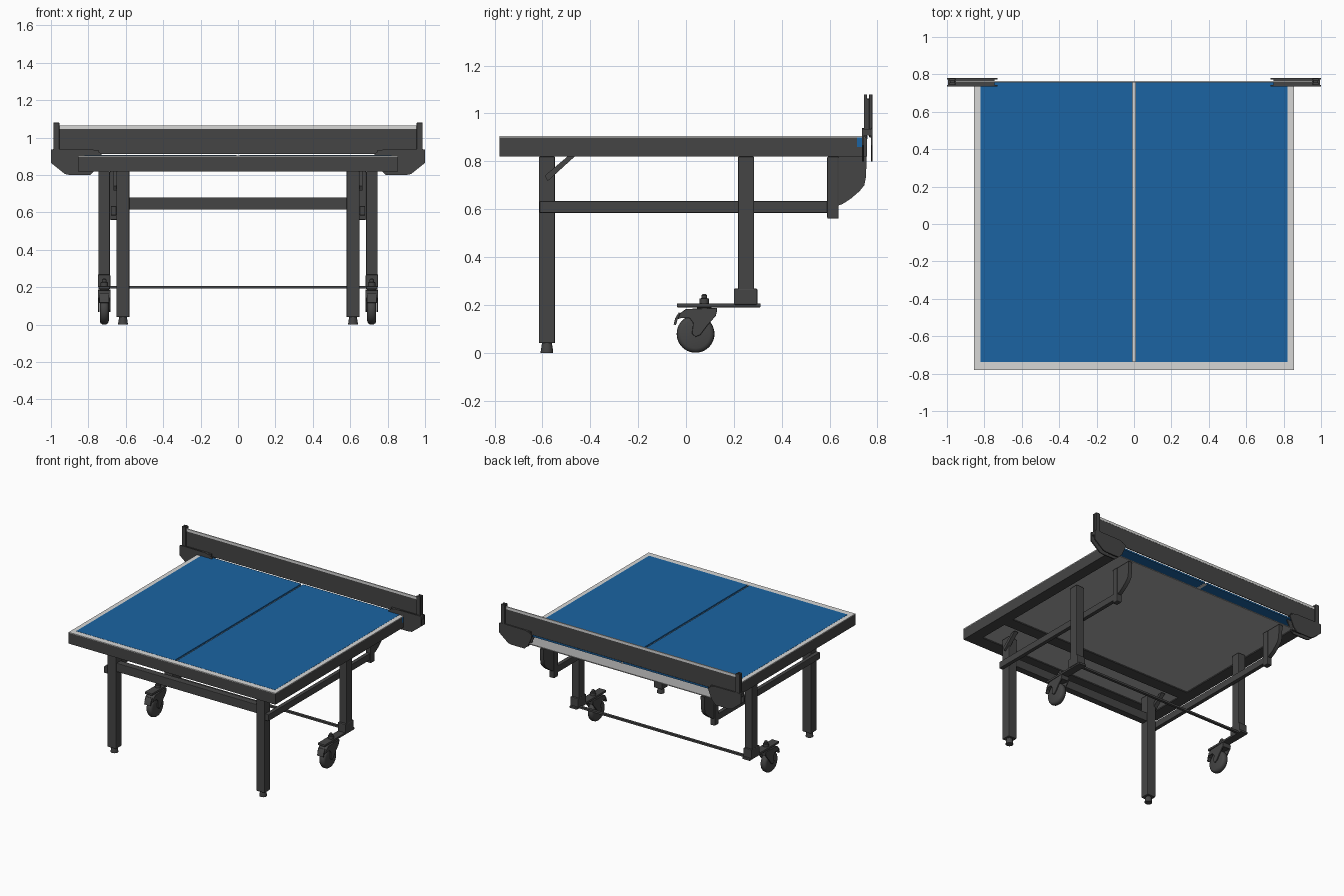
import bpy, bmesh, math
from mathutils import Vector

if "Cube" in bpy.data.objects:
    bpy.data.objects.remove(bpy.data.objects["Cube"])


def make_mat(name, rgb):
    m = bpy.data.materials.new(name)
    m.diffuse_color = (*rgb, 1)
    m.use_nodes = True
    m.node_tree.nodes["Principled BSDF"].inputs["Base Color"].default_value = m.diffuse_color
    return m


DARK = make_mat("dark grey", (0.06, 0.06, 0.06))
BLUE = make_mat("table blue", (0.011, 0.127, 0.365))
WHITE = make_mat("off white", (0.68, 0.68, 0.67))
GREY = make_mat("mid grey", (0.42, 0.42, 0.42))


def finish(bm, name, mat, bevel=0, smooth=False):
    bmesh.ops.recalc_face_normals(bm, faces=bm.faces)
    me = bpy.data.meshes.new(name)
    bm.to_mesh(me)
    bm.free()
    ob = bpy.data.objects.new(name, me)
    bpy.context.collection.objects.link(ob)
    me.materials.append(mat)
    if bevel:
        b = ob.modifiers.new("bevel", 'BEVEL')
        b.width, b.segments = bevel, 2
        b.limit_method = 'ANGLE'
    if smooth:
        bpy.ops.object.select_all(action='DESELECT')
        ob.select_set(True)
        bpy.context.view_layer.objects.active = ob
        bpy.ops.object.shade_smooth_by_angle(angle=math.radians(40))
    return ob


def box(name, mat, x, y, z, bevel=0):
    """Box from (min, max) ranges on each axis."""
    bm = bmesh.new()
    bmesh.ops.create_cube(bm, size=1)
    for v in bm.verts:
        v.co = [(a + b) / 2 + c * (b - a) for (a, b), c in zip((x, y, z), v.co)]
    return finish(bm, name, mat, bevel)


def prism(name, mat, pts, axis, lo, hi, bevel=0):
    """Extrude a profile: axis 'x' takes (y, z) points, axis 'y' takes (x, z)."""
    bm = bmesh.new()
    place = (lambda p, d: (d, *p)) if axis == 'x' else (lambda p, d: (p[0], d, p[1]))
    f = bm.faces.new([bm.verts.new(place(p, lo)) for p in pts])
    ext = bmesh.ops.extrude_face_region(bm, geom=[f])['geom']
    shift = Vector(place((0, 0), hi - lo))
    bmesh.ops.translate(bm, vec=shift, verts=[e for e in ext if isinstance(e, bmesh.types.BMVert)])
    # close the starting cap if the extrusion consumed it
    bmesh.ops.holes_fill(bm, edges=[e for e in bm.edges if e.is_boundary], sides=0)
    return finish(bm, name, mat, bevel, True)


def lathe(name, mat, profile, centre, axis='z', steps=32):
    """Spin (radius, height) points around an axis."""
    bm = bmesh.new()
    vs = [bm.verts.new((r, 0, h)) for r, h in profile]
    es = [bm.edges.new(p) for p in zip(vs, vs[1:])]
    bmesh.ops.spin(bm, geom=vs + es, axis=(0, 0, 1), cent=(0, 0, 0), angle=math.tau, steps=steps)
    bmesh.ops.remove_doubles(bm, verts=bm.verts, dist=1e-5)
    for v in bm.verts:
        c = v.co.copy()
        v.co = Vector(centre) + (Vector((c.z, c.x, c.y)) if axis == 'x' else c)
    return finish(bm, name, mat, 0, True)


def span(s, a, b):
    """Mirror an x range to side s."""
    return (a, b) if s > 0 else (-b, -a)


# Table top: a shallow box, open at the net end, on a dark under-frame
box("top_floor", GREY, (-.853, .853), (-.778, .757), (.828, .834))
box("under_rim_front", DARK, (-.855, .855), (-.78, -.68), (.82, .829))
box("under_crossbar", DARK, (-.77, .77), (-.45, -.36), (.82, .829))
box("apron_front", DARK, (-.855, .855), (-.78, -.735), (.82, .9))
box("border_front", WHITE, (-.855, .855), (-.78, -.735), (.9, .905))
box("centre_line", WHITE, (-.012, .012), (-.735, .757), (.891, .895))
for s, side in ((1, "right"), (-1, "left")):
    box("under_rim_" + side, DARK, span(s, .77, .855), (-.68, .757), (.82, .829))
    box("apron_" + side, DARK, span(s, .82, .855), (-.735, .757), (.82, .9))
    box("border_" + side, WHITE, span(s, .82, .855), (-.735, .757), (.9, .905))
    box("playing_surface_" + side, BLUE, span(s, .008, .822), (-.737, .758), (.894, .906))
    box("apron_end_mark_" + side, BLUE, span(s, .854, .856), (.715, .735), (.86, .9))

# Net with pale top tape
box("net", DARK, (-.965, .965), (.758, .764), (.911, 1.045))
box("net_tape", WHITE, (-.955, .955), (.757, .765), (1.045, 1.064))

# Frame cross members
box("front_beam", DARK, (-.59, .59), (-.605, -.555), (.615, .68), .004)
box("rear_crossbar", DARK, (-.7, .7), (.265, .285), (.192, .206))

for s, side in ((1, "right"), (-1, "left")):
    # Net clamp: two thin side plates, a web and the split post
    clamp = [(1, .935), (1, .865), (.975, .845), (.925, .805), (.9, .8), (.79, .8),
             (.76, .83), (.73, .9), (.73, .915), (.755, .93), (.785, .938), (.98, .94)]
    clamp = [(s * x, z) for x, z in clamp]
    prism("clamp_plate_front_" + side, DARK, clamp, 'y', .735, .743)
    prism("clamp_plate_back_" + side, DARK, clamp, 'y', .772, .78)
    box("clamp_web_" + side, DARK, span(s, .745, .995), (.743, .772), (.908, .934))
    box("net_post_front_" + side, DARK, span(s, .955, .987), (.743, .757), (.9, 1.08), .003)
    box("net_post_back_" + side, DARK, span(s, .955, .987), (.765, .779), (.9, 1.08), .003)
    box("net_post_core_" + side, DARK, span(s, .96, .98), (.755, .767), (.92, 1.06))

    # Front leg with round levelling foot and diagonal brace
    box("front_leg_" + side, DARK, span(s, .58, .65), (-.615, -.547), (.04, .82), .005)
    lathe("front_foot_" + side, DARK, [(0, 0), (.026, 0), (.026, .006), (.02, .045), (0, .045)],
          (s * .615, -.581, 0))
    brace = [(-.59, .74), (-.578, .717), (-.465, .82), (-.495, .82)]
    prism("leg_brace_" + side, DARK, brace, 'x', *span(s, .635, .665))

    # Side rail, hanger at the net end and its curved gusset
    box("side_rail_" + side, DARK, span(s, .65, .68), (-.612, .6), (.584, .634), .004)
    box("rail_hanger_" + side, DARK, span(s, .645, .685), (.59, .638), (.56, .82), .005)
    gusset = [(.636, .82), (.636, .615), (.655, .622), (.69, .645), (.725, .675),
              (.745, .7), (.752, .735), (.755, .82)]
    prism("rail_gusset_" + side, DARK, gusset, 'x', *span(s, .65, .68))

    # Rear post and base
    box("rear_post_" + side, DARK, span(s, .685, .747), (.217, .285), (.2, .82), .005)
    box("post_shoe_" + side, DARK, span(s, .683, .749), (.2, .298), (.2, .268), .005)
    box("caster_plate_" + side, DARK, span(s, .685, .745), (-.038, .312), (.19, .206), .003)

    # Caster: wheel, forked cover, brake pedal and stem nut
    cx = s * .715
    lathe("wheel_" + side, DARK, [(0, -.024), (.06, -.024), (.071, -.02), (.077, -.012), (.079, 0),
                                  (.077, .012), (.071, .02), (.06, .024), (0, .024)],
          (cx, .04, .079), 'x', 40)
    fork = [(.12, .187), (.0, .183), (-.025, .165), (-.035, .14), (-.02, .145), (.015, .145),
            (.03, .125), (.025, .08), (.04, .066), (.06, .075), (.09, .115), (.125, .155),
            (.13, .178)]
    for k, d in (("inner", -.034), ("outer", .026)):
        prism(f"fork_{k}_{side}", DARK, fork, 'x', cx + d, cx + d + .008, .002)
    cover = [(.13, .187), (.0, .183), (-.025, .165), (-.035, .14), (-.02, .148), (.01, .162),
             (.05, .164), (.09, .155), (.125, .155)]
    prism("wheel_cover_" + side, DARK, cover, 'x', cx - .034, cx + .034, .003)
    pedal = [(-.02, .165), (-.035, .14), (-.042, .115), (-.052, .118), (-.045, .145), (-.03, .168)]
    prism("brake_pedal_" + side, DARK, pedal, 'x', cx - .025, cx + .025)
    lathe("caster_stem_" + side, DARK, [(0, .18), (.03, .18), (.03, .188), (.02, .19), (.02, .226),
                                        (.012, .228), (.012, .24), (.006, .246), (0, .246)],
          (cx, .076, 0), 'z', 20)
